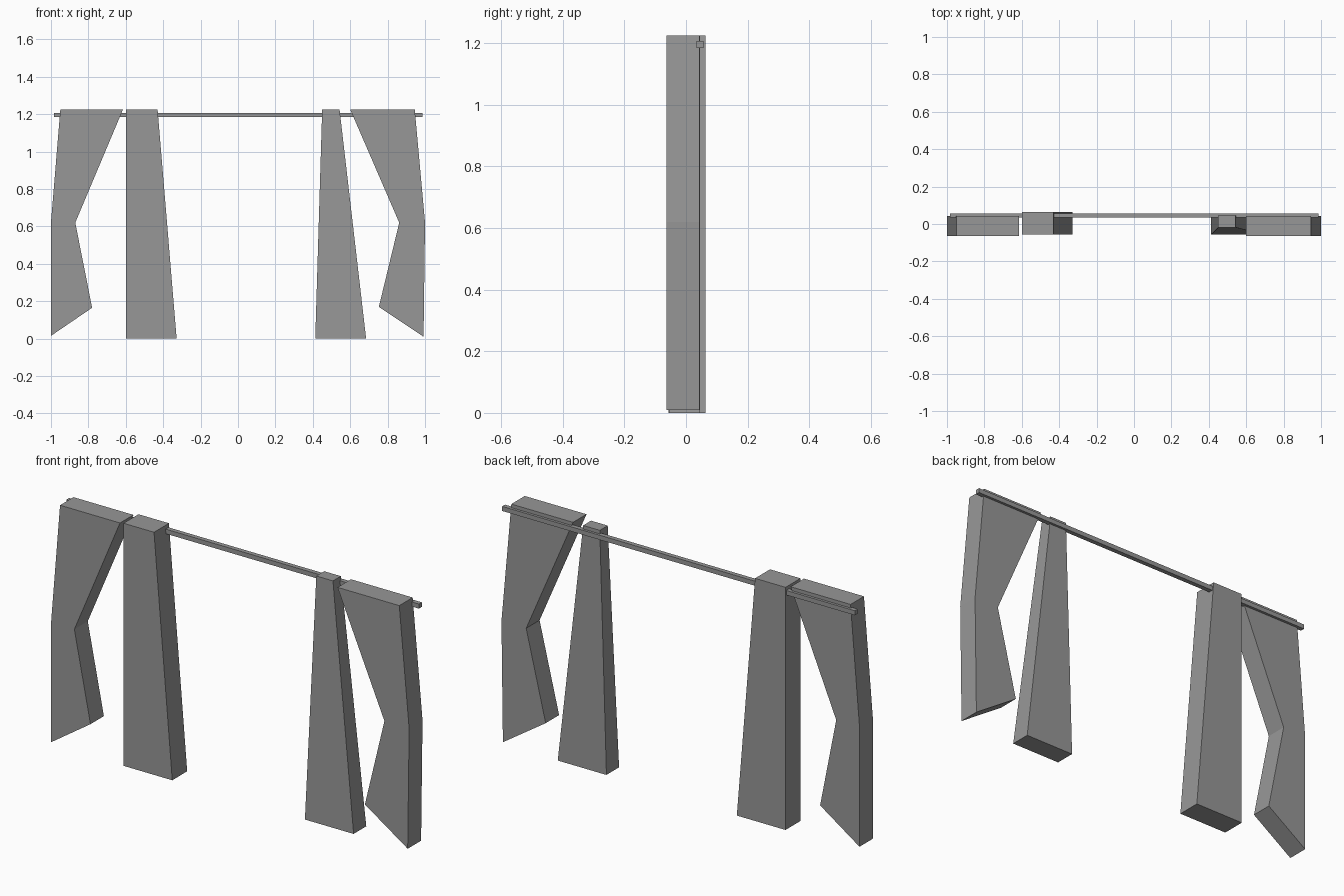
import bpy
import bmesh

default = bpy.data.objects.get("Cube")
if default:
    bpy.data.objects.remove(default, do_unlink=True)

# Single grey material
GREY = (0.31, 0.31, 0.31, 1.0)
grey = bpy.data.materials.new("plain grey")
grey.use_nodes = True
grey.diffuse_color = GREY
grey.node_tree.nodes["Principled BSDF"].inputs["Base Color"].default_value = GREY

TOP = 1.225


def finish(name, bm):
    bmesh.ops.recalc_face_normals(bm, faces=bm.faces)
    mesh = bpy.data.meshes.new(name)
    bm.to_mesh(mesh)
    bm.free()
    mesh.materials.append(grey)
    obj = bpy.data.objects.new(name, mesh)
    bpy.context.collection.objects.link(obj)
    return obj


def slab(name, outline, front, back):
    """Extrude an x-z outline from the front to the back depth."""
    bm = bmesh.new()
    face = bm.faces.new([bm.verts.new((x, front, z)) for x, z in outline])
    extruded = bmesh.ops.extrude_face_region(bm, geom=[face])["geom"]
    moved = [v for v in extruded if isinstance(v, bmesh.types.BMVert)]
    bmesh.ops.translate(bm, verts=moved, vec=(0, back - front, 0))
    return finish(name, bm)


def tapered_post(name, bottom, top, height):
    """Join a bottom and a top rectangle, each (x0, x1, y0, y1)."""
    bm = bmesh.new()
    bmesh.ops.create_cube(bm, size=1)
    for v in bm.verts:
        x0, x1, y0, y1 = top if v.co.z > 0 else bottom
        v.co = (x1 if v.co.x > 0 else x0,
                y1 if v.co.y > 0 else y0,
                height if v.co.z > 0 else 0)
    return finish(name, bm)


# Outer gathered curtains
slab("right_outer_curtain",
     [(-0.95, TOP), (-0.615, TOP), (-0.87, 0.62), (-0.78, 0.165), (-1, 0.015), (-1, 0.62)],
     -0.063, 0.044)
slab("left_outer_curtain",
     [(0.6, TOP), (0.945, TOP), (1, 0.62), (0.992, 0.01), (0.753, 0.17), (0.862, 0.62)],
     -0.063, 0.044)

# Inner hanging curtains
tapered_post("right_inner_curtain",
             (-0.6, -0.328, -0.056, 0.063), (-0.6, -0.43, -0.056, 0.063), TOP)
tapered_post("left_inner_curtain",
             (0.413, 0.685, -0.056, 0.045), (0.45, 0.543, -0.018, 0.045), TOP)

# Square rail
slab("curtain_rail",
     [(-0.983, 1.184), (0.987, 1.184), (0.987, 1.207), (-0.983, 1.207)], 0.034, 0.057)
